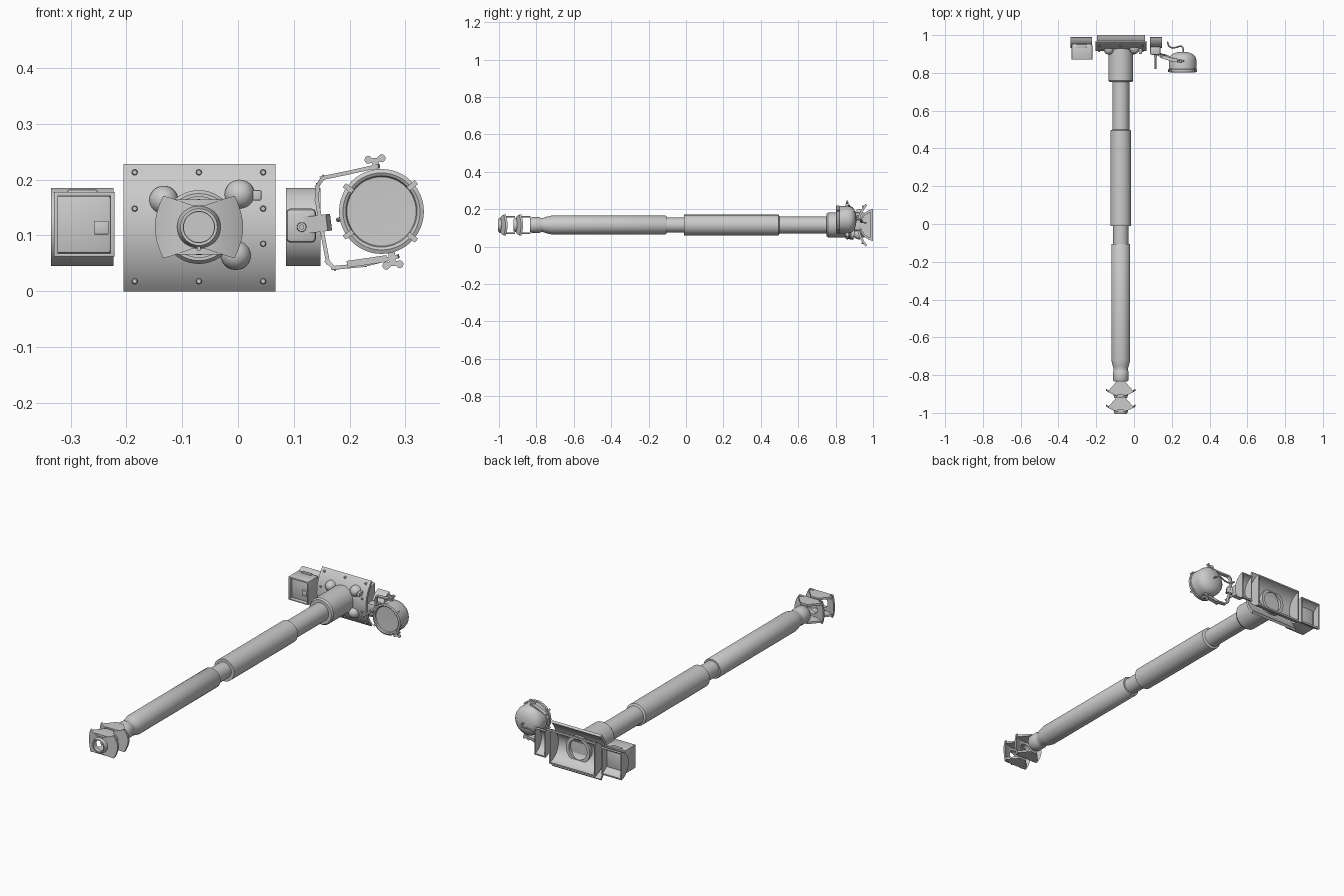
import bpy, bmesh, math
from mathutils import Vector, Matrix

if "Cube" in bpy.data.objects:
    bpy.data.objects.remove(bpy.data.objects["Cube"])

AX, AZ = -0.07, 0.115          # barrel axis (runs along y)
steel = bpy.data.materials.new("grey_steel")
steel.diffuse_color = (0.6, 0.6, 0.6, 1)
steel.use_nodes = True
steel.node_tree.nodes["Principled BSDF"].inputs["Base Color"].default_value = steel.diffuse_color


def finish(name, bm):
    bmesh.ops.remove_doubles(bm, verts=bm.verts, dist=1e-5)
    bmesh.ops.recalc_face_normals(bm, faces=bm.faces)
    me = bpy.data.meshes.new(name)
    bm.to_mesh(me)
    bm.free()
    me.materials.append(steel)
    ob = bpy.data.objects.new(name, me)
    bpy.context.collection.objects.link(ob)
    return ob


def lathe(name, prof, cx=AX, cz=AZ, n=40, closed=False):
    """Revolve (radius, y) points around an axis parallel to y."""
    bm = bmesh.new()
    rings = [[bm.verts.new((cx + r * math.cos(2 * math.pi * i / n), y,
                            cz + r * math.sin(2 * math.pi * i / n))) for i in range(n)]
             for r, y in prof]
    pairs = list(zip(rings, rings[1:])) + ([(rings[-1], rings[0])] if closed else [])
    for a, b in pairs:
        for i in range(n):
            j = (i + 1) % n
            bm.faces.new((a[i], a[j], b[j], b[i]))
    return finish(name, bm)


def extrude(name, pts, lo, hi, axis):
    """Prism from a 2D outline: axis 'x' takes (y, z), axis 'z' takes (x, y)."""
    bm = bmesh.new()
    f = (lambda p, t: (t, p[0], p[1])) if axis == 'x' else (lambda p, t: (p[0], p[1], t))
    a = [bm.verts.new(f(p, lo)) for p in pts]
    b = [bm.verts.new(f(p, hi)) for p in pts]
    bm.faces.new(a)
    bm.faces.new(b)
    for i in range(len(pts)):
        j = (i + 1) % len(pts)
        bm.faces.new((a[i], a[j], b[j], b[i]))
    return finish(name, bm)


def box(name, lo, hi, bevel=0.0):
    lo, hi = Vector(lo), Vector(hi)
    bm = bmesh.new()
    bmesh.ops.create_cube(bm, size=1, matrix=Matrix.Translation((lo + hi) / 2)
                          @ Matrix.Diagonal((*(hi - lo), 1)))
    if bevel:
        bmesh.ops.bevel(bm, geom=bm.edges[:], offset=bevel, segments=2, affect='EDGES', profile=0.5)
    return finish(name, bm)


def beam(name, a, b, w, t):
    """Flat bar from a to b, w wide along y and t thick."""
    a, b = Vector(a), Vector(b)
    d = (b - a).normalized()
    v = d.cross(Vector((0, 1, 0))).normalized()
    u = v.cross(d)
    bm = bmesh.new()
    m = Matrix((u * w, v * t, d * ((b - a).length + t * 0.8))).transposed().to_4x4()
    bmesh.ops.create_cube(bm, size=1, matrix=Matrix.Translation((a + b) / 2) @ m)
    return finish(name, bm)


def arc(half, depth, front, cz, inset=0.0, n=20):
    """Bulging (y, z) arc with its middle at y = front."""
    r = (half * half + depth * depth) / (2 * depth)
    t = math.asin(min(1, half / r))
    return [(front + r - (r - inset) * math.cos(-t + 2 * t * i / n),
             cz + (r - inset) * math.sin(-t + 2 * t * i / n)) for i in range(n + 1)]


def trough(name, x0, x1, half, depth, front, cz, wall=0.008):
    """Curved shell, open at the back, with end walls."""
    outer = arc(half, depth, front, cz)
    extrude(name, outer + arc(half, depth, front, cz, wall)[::-1], x0, x1, 'x')
    for xa, xb in ((x0, x0 + 0.006), (x1 - 0.006, x1)):
        extrude(name + "_end_wall", outer, xa, xb, 'x')


# Barrel: stepped tube with a bore at the muzzle
lathe("gun_barrel", [(0, -0.78), (0.027, -0.78), (0.027, -0.835), (0.035, -0.835),
                     (0.042, -0.825), (0.042, -0.785), (0.038, -0.775), (0.038, -0.765),
                     (0.043, -0.75), (0.05, -0.72), (0.05, -0.11), (0.047, -0.105),
                     (0.04, -0.105), (0.04, -0.01), (0.055, -0.01), (0.055, 0.495),
                     (0.045, 0.5), (0.045, 0.76), (0, 0.76)])
lathe("mantlet_sleeve", [(0.045, 0.752), (0.06, 0.752), (0.066, 0.76), (0.066, 0.955),
                         (0.05, 0.955), (0.05, 0.94), (0, 0.94)], n=48)

# Muzzle brake: two swept-back baffles joined by fan-shaped webs
cutter = lathe("bore_cutter", [(0, -1.1), (0.028, -1.1), (0.028, -0.84), (0, -0.84)])
cutter.hide_render = True
cutter.hide_viewport = True
half_h = [(0, .039), (.012, .039), (.02, .042), (.032, .046), (.05, .052), (.064, .056),
          (.071, .04), (.076, .024), (.079, .008)]
columns = [(-x, h) for x, h in half_h[:0:-1]] + half_h
for back in (-0.832, -0.915):
    front = back - 0.078
    bm = bmesh.new()
    cols = []
    for x, h in columns:
        y = front + 0.028 * (x / 0.079) ** 2
        cols.append([bm.verts.new((AX + x, y + dy, AZ + s * h))
                     for dy, s in ((0, -1), (0, 1), (0.011, 1), (0.011, -1))])
    for a, b in zip(cols, cols[1:]):
        for i in range(4):
            j = (i + 1) % 4
            bm.faces.new((a[i], a[j], b[j], b[i]))
    bm.faces.new(cols[0])
    bm.faces.new(cols[-1])
    baffle = finish("muzzle_baffle", bm)
    mod = baffle.modifiers.new("bore", 'BOOLEAN')
    mod.operation, mod.object, mod.solver = 'DIFFERENCE', cutter, 'EXACT'
    fan = [(AX - .02, back), (AX + .02, back), (AX + .066, front + .026),
           (AX + .035, front + .008), (AX - .035, front + .008), (AX - .066, front + .026)]
    for s in (-1, 1):
        z = AZ + s * 0.044
        extrude("muzzle_web", fan, z - 0.005, z + 0.005, 'z')
    # Ring around the bore in front of each baffle
    lathe("muzzle_ring", [(0.028, front - 0.012), (0.033, front - 0.012), (0.039, front + 0.004),
                          (0.039, front + 0.011), (0.028, front + 0.011)], closed=True)
box("muzzle_tip", (AX - .003, -1.0, AZ - .042), (AX + .003, -0.98, AZ - .034))

# Curved front plate and hollow mantlet behind it
plate = arc(0.114, 0.045, 0.915, 0.114)
extrude("front_plate", plate + arc(0.114, 0.045, 0.915, 0.114, 0.012)[::-1], -0.205, 0.067, 'x')
trough("mantlet_trough", -0.197, 0.057, 0.085, 0.073, 0.927, 0.115)


def plate_y(z):
    return 1.082 - math.sqrt(0.167 ** 2 - (z - 0.114) ** 2)


# Rim bolts
for x, z in ((-.185, .213), (-.07, .213), (.045, .213), (-.185, .148), (.045, .148),
             (.045, .085), (-.185, .018), (-.07, .018), (.045, .018)):
    y = plate_y(z)
    lathe("plate_bolt", [(0, y - .007), (.004, y - .007), (.0055, y - .004),
                         (.0055, y + .008), (0, y + .008)], x, z, 8)
# Rounded bosses around the sleeve
for x, z, r in ((-.133, .163, .026), (.003, .173, .027), (-.004, .065, .027)):
    y = plate_y(z)
    lathe("plate_boss", [(0, y - .026), (r * .5, y - .022), (r * .85, y - .013),
                         (r, y), (r, y + .008), (0, y + .008)], x, z, 24)
box("boss_catch", (.026, .9, .163), (.042, .93, .181), .002)

# Side mantlet segments
trough("left_segment", -0.335, -0.223, 0.07, 0.055, 0.932, 0.115)
trough("right_segment", 0.086, 0.148, 0.07, 0.055, 0.932, 0.115)

# Sight housing: rounded box with an open, recessed front
box("sight_body", (-.326, .885, .068), (-.228, .955, .172), .005)
for lo, hi in (((-.33, .87, .063), (-.322, .95, .177)), ((-.229, .87, .063), (-.221, .95, .177)),
               ((-.33, .87, .170), (-.221, .95, .178)), ((-.33, .87, .062), (-.221, .95, .068))):
    box("sight_frame", lo, hi, .002)
box("sight_latch", (-.258, .872, .102), (-.232, .89, .126), .001)
box("sight_top_rib", (-.305, .935, .172), (-.252, .95, .182), .002)

# Lamp mount and pivot pin
box("lamp_mount", (.086, .895, .087), (.14, .94, .148), .008)
lathe("mount_collar", [(0, .885), (.008, .885), (.009, .9), (0, .9)], .114, .115, 16)
lathe("mount_pin", [(0, .82), (.0045, .82), (.0045, .9), (0, .9)], .114, .115, 12)

# Lamp yoke of flat bar
yoke = [(.25, .862, .224), (.2, .87, .213), (.152, .885, .203), (.143, .89, .19), (.141, .892, .165),
        (.152, .892, .1), (.161, .89, .052), (.172, .885, .042), (.225, .87, .047), (.285, .862, .062)]
for a, b in zip(yoke, yoke[1:]):
    beam("lamp_yoke", a, b, .018, .007)
beam("yoke_stay", (.2, .865, .049), (.262, .865, .058), .022, .012)
beam("yoke_hinge", (.12, .905, .118), (.152, .89, .122), .018, .03)

# Lamp: rim, recessed lens and domed back
LX, LZ = .257, .143
lathe("lamp_body", [(0, .815), (.062, .813), (.064, .806), (.069, .803), (.076, .806), (.076, .818),
                    (.073, .821), (.073, .868), (.068, .886), (.054, .9), (.03, .909), (0, .912)],
      LX, LZ, 48)
for deg in (40, 145, 215, 320):
    a = math.radians(deg)
    d = Vector((math.cos(a), 0, math.sin(a)))
    c = Vector((LX, .812, LZ))
    beam("rim_clip", c + d * .066, c + d * .078, .022, .009)

# Wing nuts on the lamp pivots
for x, z, s in ((.247, .224, 1), (.276, .06, -1)):
    c = Vector((x, .862, z))
    up = Vector((-.12 * s, 0, s)).normalized()
    side = Vector((up.z, 0, -up.x))
    beam("lamp_pivot", c - up * .02, c + up * .01, .012, .012)
    for k in (-1, 1):
        tip = c + up * .013 + side * (k * .012)
        lathe("wing_nut", [(0, .857), (.007, .857), (.007, .867), (0, .867)], tip.x, tip.z, 12)
        beam("wing_nut_arm", c + up * .006, tip, .008, .006)

# Cable curling from the back of the lamp
cu = bpy.data.curves.new("lamp_cable", 'CURVE')
cu.dimensions, cu.bevel_depth, cu.bevel_resolution, cu.use_fill_caps = '3D', .004, 2, True
sp = cu.splines.new('NURBS')
path = [(.262, .9, .143), (.262, .94, .143), (.245, .945, .14), (.215, .93, .135),
        (.185, .935, .13), (.178, .955, .128), (.18, .965, .128)]
sp.points.add(len(path) - 1)
for p, q in zip(sp.points, path):
    p.co = (*q, 1)
sp.use_endpoint_u, sp.order_u = True, 4
cu.materials.append(steel)
cable = bpy.data.objects.new("lamp_cable", cu)
bpy.context.collection.objects.link(cable)
bpy.context.view_layer.objects.active = cable
cable.select_set(True)
bpy.ops.object.convert(target='MESH')

# Smooth round parts, keep edges sharp
for ob in bpy.context.scene.objects:
    if ob.type == 'MESH' and not ob.hide_viewport:
        ob.select_set(True)
        bpy.context.view_layer.objects.active = ob
bpy.ops.object.shade_smooth_by_angle(angle=math.radians(35))
